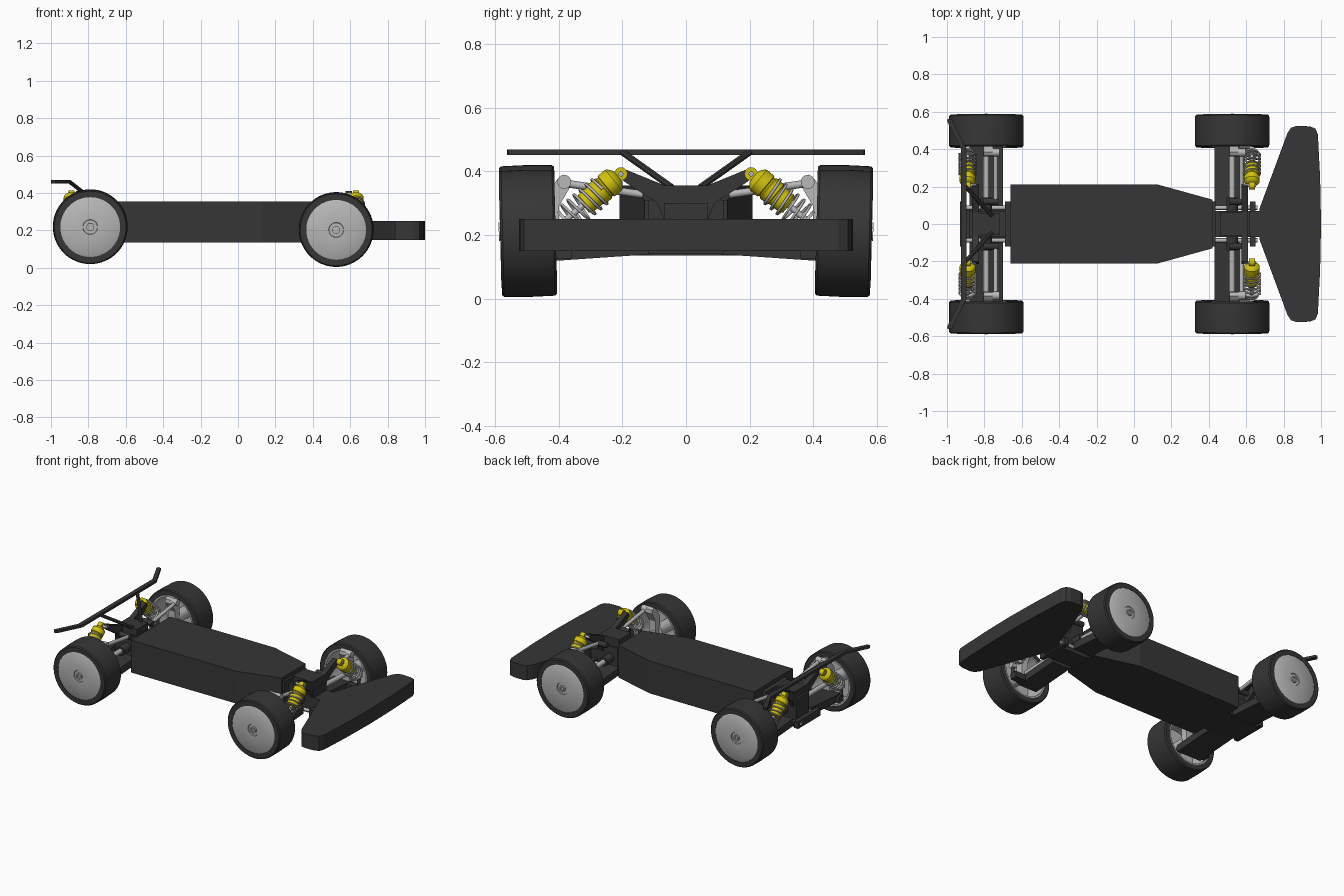
import bpy, bmesh, math
from mathutils import Vector, Matrix

cube = bpy.data.objects.get("Cube")
if cube:
    bpy.data.objects.remove(cube, do_unlink=True)


def material(name, rgb):
    m = bpy.data.materials.new(name)
    m.use_nodes = True
    m.diffuse_color = (*rgb, 1)
    m.node_tree.nodes["Principled BSDF"].inputs["Base Color"].default_value = (*rgb, 1)
    return m


DARK = material("dark plastic", (0.037, 0.037, 0.037))
GREY = material("light grey metal", (0.48, 0.48, 0.48))
YELLOW = material("yellow anodised", (0.64, 0.54, 0.005))
smooth = []


def finish(name, bm, mat):
    bmesh.ops.remove_doubles(bm, verts=bm.verts, dist=1e-5)
    bmesh.ops.recalc_face_normals(bm, faces=bm.faces)
    me = bpy.data.meshes.new(name)
    bm.to_mesh(me)
    bm.free()
    me.materials.append(mat)
    ob = bpy.data.objects.new(name, me)
    bpy.context.collection.objects.link(ob)
    return ob


def prism(name, pts, axis, lo, hi, mat):
    """Extrude a flat outline along x or z; the outline uses the other two axes."""
    def place(p, h):
        return (h, *p) if axis == "x" else (*p, h)
    bm = bmesh.new()
    a = [bm.verts.new(place(p, lo)) for p in pts]
    b = [bm.verts.new(place(p, hi)) for p in pts]
    bm.faces.new(a)
    bm.faces.new(b)
    for i in range(len(pts)):
        j = (i + 1) % len(pts)
        bm.faces.new((a[i], a[j], b[j], b[i]))
    return finish(name, bm, mat)


def box(name, x, y, z, mat):
    return prism(name, [(x[0], y[0]), (x[1], y[0]), (x[1], y[1]), (x[0], y[1])],
                 "z", z[0], z[1], mat)


def lathe(name, profile, origin, direction, mat, n=48):
    """Revolve (radius, distance) points about a direction."""
    bm = bmesh.new()
    rings = []
    for r, h in profile:
        if r == 0:
            rings.append([bm.verts.new((0, 0, h))])
        else:
            rings.append([bm.verts.new((r * math.cos(t * math.tau / n), r * math.sin(t * math.tau / n), h))
                          for t in range(n)])
    for a, b in zip(rings, rings[1:]):
        for i in range(n):
            j = (i + 1) % n
            quad = [a[i % len(a)], a[j % len(a)], b[j % len(b)], b[i % len(b)]]
            bm.faces.new(list(dict.fromkeys(quad)))
    rot = Vector(direction).to_track_quat("Z", "Y").to_matrix().to_4x4()
    bm.transform(Matrix.Translation(origin) @ rot)
    smooth.append(finish(name, bm, mat))


def rod(name, p, q, r, mat, n=16):
    d = Vector(q) - Vector(p)
    lathe(name, [(0, 0), (r, 0), (r, d.length), (0, d.length)], p, d, mat, n)


def spring(name, p, q, radius, turns, wire):
    rot = (q - p).to_track_quat("Z", "Y")
    length, steps = (q - p).length, turns * 18
    cu = bpy.data.curves.new(name, "CURVE")
    cu.dimensions = "3D"
    cu.bevel_depth = wire
    cu.bevel_resolution = 1
    sp = cu.splines.new("POLY")
    sp.points.add(steps)
    for i, pt in enumerate(sp.points):
        t = i * math.tau / 18
        v = rot @ Vector((radius * math.cos(t), radius * math.sin(t), length * i / steps)) + p
        pt.co = (*v, 1)
    cu.materials.append(GREY)
    bpy.context.collection.objects.link(bpy.data.objects.new(name, cu))


# Main body tub, tapering toward the bumper
prism("body", [(-.66, -.21), (.13, -.21), (.42, -.13), (.42, .13), (.13, .21), (-.66, .21)],
      "z", .135, .355, DARK)

# Foam bumper and its mount
half = [(.67, .08), (.82, .485), (.84, .515), (.87, .525), (.94, .522), (.97, .51), (.983, .48), (.995, .25)]
prism("front_bumper", half + [(1, 0)] + [(x, -y) for x, y in reversed(half)], "z", .15, .25, DARK)
box("bumper_mount", (.60, .69), (-.07, .07), (.15, .25), DARK)

# Front gearbox and nose blocks
box("front_gearbox", (.41, .62), (-.07, .07), (.14, .30), DARK)
box("front_gearbox_cap", (.46, .60), (-.065, .065), (.29, .355), DARK)
box("front_hinge_plate", (.62, .65), (-.12, .12), (.14, .19), DARK)
box("front_bulkhead", (.41, .435), (-.12, .12), (.14, .33), DARK)
# Rear gearbox
box("rear_gearbox", (-.88, -.66), (-.07, .07), (.14, .31), DARK)
box("rear_gearbox_cap", (-.86, -.72), (-.06, .06), (.30, .355), DARK)
box("rear_skid_plate", (-.92, -.66), (-.10, .10), (.135, .16), DARK)
box("rear_bulkhead", (-.69, -.66), (-.12, .12), (.135, .33), DARK)
box("rear_hinge_plate", (-.93, -.90), (-.12, .12), (.14, .19), DARK)

# Shock towers: V-shaped plates across the car
tower_half = [(.065, .355), (.20, .41), (.215, .385), (.19, .365), (.09, .30), (.07, .25)]
tower = tower_half + [(-y, z) for y, z in reversed(tower_half)]
for end, x in (("front", .575), ("rear", -.865)):
    prism(end + "_shock_tower", tower, "x", x, x + .035, DARK)

# Rear bar with swept tips
bar = [(-1, -.55), (-.925, -.40), (-.925, .40), (-1, .55), (-.995, .563), (-.975, .56),
       (-.895, .40), (-.895, -.40), (-.975, -.56), (-.995, -.563)]
prism("rear_bar", bar, "z", .452, .469, DARK)

for side, s in (("left", 1), ("right", -1)):
    rod(f"rear_bar_strut_{side}", (-.90, s * .20, .46), (-.76, s * .045, .35), .011, DARK, 8)

    for end, cx, cz, shock_x in (("front", .525, .205, .63), ("rear", -.79, .22, -.89)):
        tag = f"{end}_{side}"
        sgn = 1 if end == "front" else -1
        # Wheel: tyre ring, dished rim closed on the outside, hub nut
        axle = Vector((0, s, -.025)).normalized()
        c = Vector((cx, s * .497, cz))
        lathe("tyre_" + tag, [(.16, -.087), (.192, -.087), (.198, -.08), (.2, 0), (.198, .08),
                              (.192, .087), (.16, .087), (.16, -.087)], c, axle, DARK, 64)
        lathe("rim_" + tag, [(0, .066), (.15, .066), (.15, -.085), (.161, -.085), (.161, .084),
                             (.155, .088), (.04, .088), (.038, .082), (0, .082)], c, axle, GREY, 64)
        lathe("wheel_nut_" + tag, [(0, .07), (.021, .07), (.021, .092), (.012, .092), (.012, .084), (0, .084)],
              c, axle, GREY, 24)
        lathe("hub_" + tag, [(0, -.06), (.04, -.06), (.04, .07), (0, .07)], c, axle, GREY, 24)

        # Lower suspension arm, with the hinge pin
        ax = (.43, .565) if end == "front" else (-.88, -.70)
        prism("lower_arm_" + tag, [(s * .10, .14), (s * .42, .118), (s * .44, .14), (s * .42, .165),
                                   (s * .10, .19)], "x", *ax, DARK)
        foot_x = (.565, .642) if end == "front" else (-.902, -.88)
        box("shock_foot_" + tag, foot_x, (s * .36, s * .41), (.125, .165), DARK)
        pin = (.42, .66) if end == "front" else (-.93, -.66)
        rod("hinge_pin_" + tag, (pin[0], s * .087, .165), (pin[1], s * .087, .165), .011, GREY, 12)

        # Drive shaft with inner cup
        rod("drive_shaft_" + tag, (cx, s * .07, .22), (cx, s * .45, cz), .016, GREY)
        rod("shaft_cup_" + tag, (cx, s * .07, .22), (cx, s * .14, .218), .03, DARK)
        # Knuckle standing inside the wheel, and upper link
        kx = cx + .015
        prism("knuckle_" + tag, [(s * .40, .15), (s * .45, .15), (s * .45, .31), (s * .405, .375),
                                 (s * .385, .39), (s * .365, .38), (s * .362, .355), (s * .40, .29)],
              "x", kx - .03, kx + .02, GREY)
        rod("upper_link_" + tag, (kx + .035, s * .12, .325), (kx + .035, s * .385, .363), .012, GREY, 12)
        rod("link_ball_" + tag, (kx + .015, s * .383, .367), (kx + .055, s * .383, .367), .022, GREY, 16)
        rod("link_mount_" + tag, (kx - .03, s * .12, .325), (kx + .05, s * .12, .325), .018, DARK, 12)

        # Shock absorber: ridged yellow body, piston, coil spring
        top = Vector((shock_x, s * .205, .392))
        low = Vector((shock_x, s * .405, .225))
        d = (low - top).normalized()
        rod("shock_eye_" + tag, top - Vector((.016, 0, 0)), top + Vector((.016, 0, 0)), .021, YELLOW)
        rod("shock_bolt_" + tag, top - Vector((sgn * .045, 0, 0)), top + Vector((sgn * .022, 0, 0)), .008, GREY)
        lathe("shock_body_" + tag, [(0, .01), (.022, .012), (.036, .022), (.042, .03), (.042, .06), (.037, .063),
                                    (.037, .068), (.041, .071), (.041, .10), (.036, .103), (.036, .145),
                                    (.028, .155), (0, .155)], top, d, YELLOW, 32)
        rod("shock_piston_" + tag, top + d * .15, low, .01, GREY)
        rod("spring_seat_" + tag, top + d * .222, top + d * .232, .036, GREY, 24)
        rod("shock_lower_eye_" + tag, low - Vector((.014, 0, 0)), low + Vector((.014, 0, 0)), .02, GREY)
        rod("shock_lower_link_" + tag, low, (shock_x, s * .40, .145), .012, DARK, 12)
        spring("spring_" + tag, top + d * .075, top + d * .224, .045, 6, .0045)

# Smooth the round parts, keeping hard edges
bpy.ops.object.select_all(action="DESELECT")
for ob in smooth:
    ob.select_set(True)
bpy.context.view_layer.objects.active = smooth[0]
bpy.ops.object.shade_smooth_by_angle(angle=math.radians(35))
